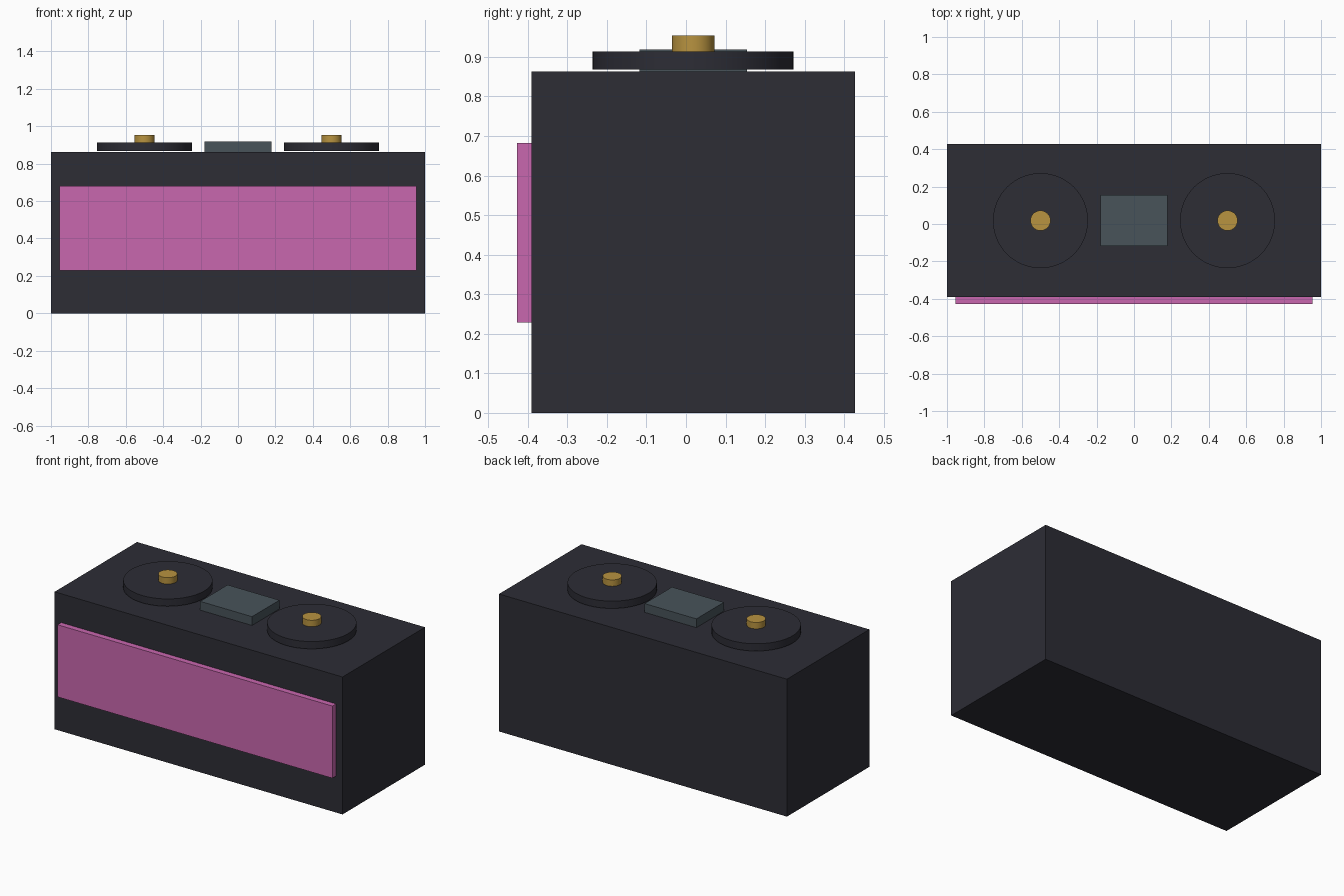
import bpy
import math

if "Cube" in bpy.data.objects:
    bpy.data.objects.remove(bpy.data.objects["Cube"])


def material(name, rgb):
    m = bpy.data.materials.new(name)
    m.diffuse_color = (*rgb, 1.0)
    m.use_nodes = True
    m.node_tree.nodes["Principled BSDF"].inputs["Base Color"].default_value = m.diffuse_color
    return m


CHARCOAL = material("charcoal", (0.026, 0.026, 0.036))
PINK = material("pink", (0.584, 0.136, 0.429))
SLATE = material("slate", (0.065, 0.087, 0.102))
BRASS = material("brass", (0.479, 0.292, 0.051))


def box(name, lo, hi, mat):
    """Box spanning two opposite corners."""
    centre = [(a + b) / 2 for a, b in zip(lo, hi)]
    bpy.ops.mesh.primitive_cube_add(size=1, location=centre)
    ob = bpy.context.object
    ob.name = name
    ob.scale = [b - a for a, b in zip(lo, hi)]
    bpy.ops.object.transform_apply(location=False, rotation=False, scale=True)
    ob.data.materials.append(mat)
    return ob


def disc(name, x, y, radius, z0, z1, mat, sides=64):
    """Upright cylinder between two heights."""
    bpy.ops.mesh.primitive_cylinder_add(vertices=sides, radius=radius, depth=z1 - z0,
                                        location=(x, y, (z0 + z1) / 2))
    ob = bpy.context.object
    ob.name = name
    ob.data.materials.append(mat)
    bpy.ops.object.shade_smooth_by_angle(angle=math.radians(30))
    return ob


MID_Y = 0.018   # centre line of the cabinet
TOP = 0.863     # cabinet top

# Cabinet and its front panel
box("cabinet", (-1, -0.391, 0), (1, 0.427, TOP), CHARCOAL)
box("front_panel", (-0.955, -0.427, 0.229), (0.955, -0.391, 0.682), PINK)

# Mixer between the two turntables
box("mixer", (-0.18, MID_Y - 0.136, TOP), (0.18, MID_Y + 0.136, 0.918), SLATE)

# Turntables: platter floating just above the cabinet, brass hub on top
for side, x in (("left", -0.5), ("right", 0.5)):
    disc(side + "_platter", x, MID_Y, 0.254, 0.868, 0.914, CHARCOAL)
    disc(side + "_hub", x, MID_Y, 0.054, 0.914, 0.954, BRASS, 32)
